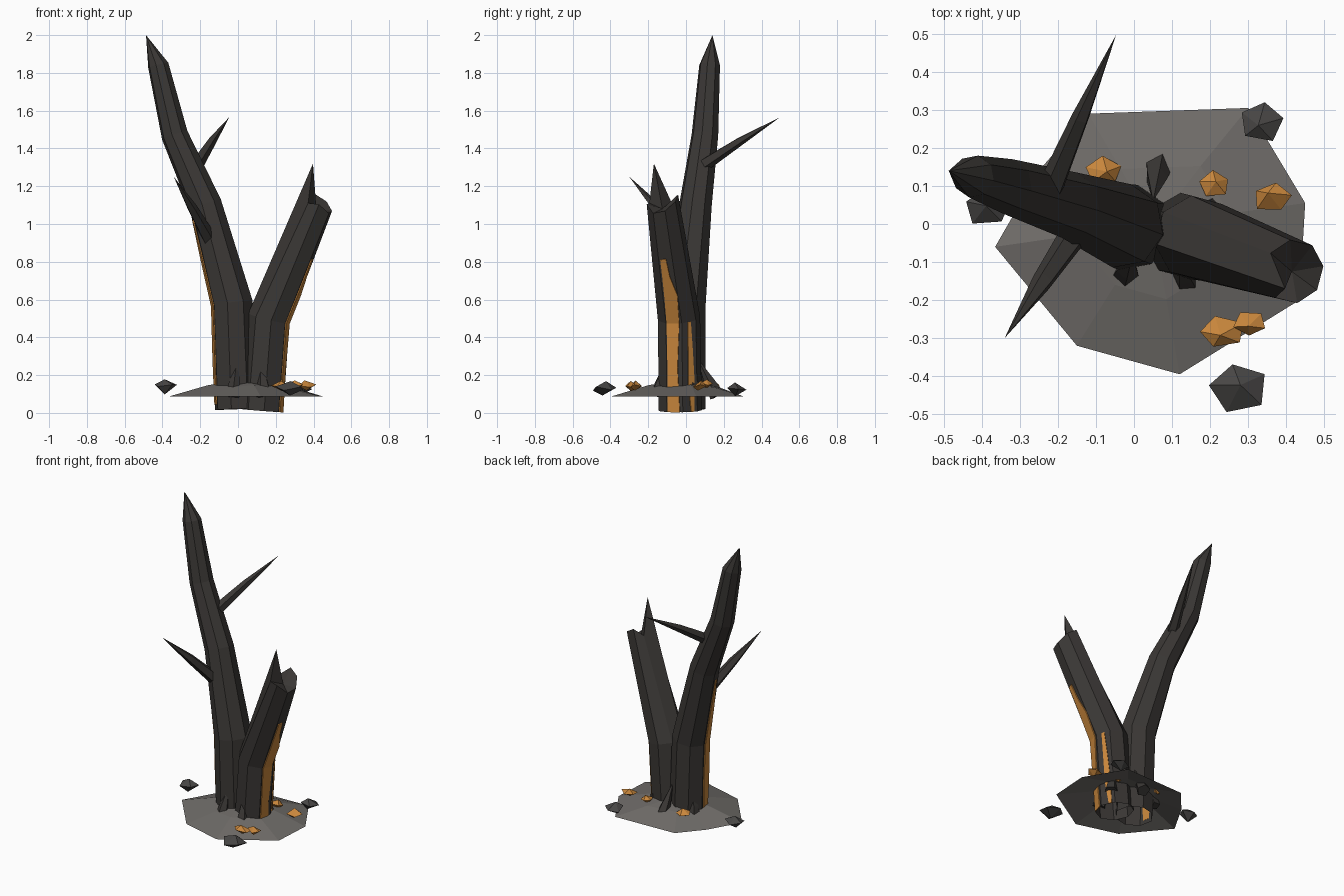
import bpy, math, random
from mathutils import Vector

if "Cube" in bpy.data.objects:
    bpy.data.objects.remove(bpy.data.objects["Cube"])

random.seed(4)


def material(name, rgb):
    m = bpy.data.materials.new(name)
    m.diffuse_color = (*rgb, 1)
    m.use_nodes = True
    m.node_tree.nodes["Principled BSDF"].inputs["Base Color"].default_value = m.diffuse_color
    return m


BARK = material("charred_bark", (0.042, 0.038, 0.035))
AMBER = material("amber", (0.58, 0.24, 0.045))
SOIL = material("ash_soil", (0.16, 0.15, 0.14))
STONE = material("dark_stone", (0.065, 0.062, 0.06))


def make(name, verts, faces, mat):
    me = bpy.data.meshes.new(name)
    me.from_pydata([tuple(v) for v in verts], [], faces)
    me.materials.append(mat)
    ob = bpy.data.objects.new(name, me)
    bpy.context.collection.objects.link(ob)
    return ob


def rings_along(path, sides, phase):
    """Polygon rings square to a path of (x, y, z, radius)."""
    pts = [Vector(p[:3]) for p in path]
    out = []
    for i, p in enumerate(pts):
        t = Vector((0, 0, 0))
        if i > 0:
            t += (p - pts[i - 1]).normalized()
        if i < len(pts) - 1:
            t += (pts[i + 1] - p).normalized()
        t.normalize()
        ref = Vector((1, 0, 0)) if abs(t.x) < 0.9 else Vector((0, 1, 0))
        u = (ref - t * t.dot(ref)).normalized()
        v = t.cross(u)
        angles = [math.radians(phase) + math.tau * k / sides for k in range(sides)]
        out.append([p + path[i][3] * (u * math.cos(a) + v * math.sin(a)) for a in angles])
    return out


def skin(name, rings, tip, mat, closed=False):
    """Skin the rings and close the top to a tip point."""
    n = len(rings[0])
    verts = [v for r in rings for v in r] + [Vector(tip)]
    faces = [(i * n + k, i * n + (k + 1) % n, (i + 1) * n + (k + 1) % n, (i + 1) * n + k)
             for i in range(len(rings) - 1) for k in range(n)]
    top = (len(rings) - 1) * n
    faces += [(top + k, top + (k + 1) % n, len(verts) - 1) for k in range(n)]
    if closed:
        faces.append(tuple(reversed(range(n))))
    return make(name, verts, faces, mat)


def sap_strip(name, rings, path):
    """Amber strip on a trunk; path holds (ring position, side position, half width)."""
    def surface(t, s):
        i = min(int(t), len(rings) - 2)
        n = len(rings[0])
        k, f, g = int(s), s - int(s), t - i
        row = [r[k % n].lerp(r[(k + 1) % n], f) for r in (rings[i], rings[i + 1])]
        mid = (sum(rings[i], Vector()) / n).lerp(sum(rings[i + 1], Vector()) / n, g)
        p = row[0].lerp(row[1], g)
        return p + (p - mid).normalized() * 0.006
    verts = [surface(t, s + d * w) for t, s, w in path for d in (-1, 1)]
    faces = [(2 * i, 2 * i + 1, 2 * i + 3, 2 * i + 2) for i in range(len(path) - 1)]
    ob = make(name, verts, faces, AMBER)
    ob.modifiers.new("thickness", "SOLIDIFY").thickness = 0.006


# Tall leaning trunk with a pointed top
tall = rings_along([(-0.01, -0.01, 0.02, 0.115), (-0.032, -0.005, 0.58, 0.112),
                    (-0.172, 0.05, 1.1, 0.088), (-0.335, 0.1, 1.47, 0.072),
                    (-0.422, 0.125, 1.84, 0.056)], 8, 32.5)
skin("tall_trunk", tall, (-0.487, 0.14, 2.0), BARK)

# Short trunk, snapped off with one long splinter
short = rings_along([(0.125, -0.03, 0.012, 0.115), (0.163, -0.037, 0.5, 0.113),
                     (0.42, -0.125, 1.1, 0.085)], 8, 6.5)
for k, dz in enumerate((0.0, 0.03, 0.04, -0.02, 0.0, 0.0, 0.02, -0.01)):
    short[-1][k].z += dz
short[-1][4] = Vector((0.397, -0.17, 1.32))
skin("broken_trunk", short, (0.415, -0.125, 1.08), BARK)

# Glowing sap running down the trunks
sap_strip("sap_right_wide", short, [(0, 7.45, 0.36), (0.5, 7.4, 0.3), (1, 7.45, 0.38),
                                    (1.25, 7.55, 0.42), (1.42, 7.4, 0.25), (1.58, 7.35, 0.2)])
sap_strip("sap_right_thin", short, [(0, 8.65, 0.1), (0.3, 8.6, 0.2), (0.7, 8.55, 0.15), (1, 8.5, 0.1)])
sap_strip("sap_left", tall, [(0.05, 3.5, 0.25), (0.5, 3.5, 0.4), (1, 3.55, 0.35),
                             (1.5, 3.5, 0.3), (1.9, 3.45, 0.1)])

# Bare side branches
for name, a, b, c in (
        ("front_branch", (-0.145, -0.01, 0.91, 0.04), (-0.24, -0.15, 1.08, 0.028), (-0.34, -0.3, 1.25)),
        ("back_branch", (-0.22, 0.09, 1.31, 0.036), (-0.14, 0.28, 1.435, 0.024), (-0.047, 0.497, 1.565))):
    skin(name, rings_along([a, b], 5, 20), c, BARK, True)

# Flared roots leaning against the trunks
for i, (x, y, tx, ty) in enumerate(((0.065, 0.165, 0.05, 0.06), (-0.025, -0.14, -0.005, -0.085),
                                    (0.14, -0.155, 0.12, -0.1), (0.21, 0.04, 0.17, 0.02),
                                    (-0.1, 0.06, -0.07, 0.03))):
    foot = (x, y, 0.09, 0.042)
    knee = (x * 0.6 + tx * 0.4, y * 0.6 + ty * 0.4, 0.165, 0.03)
    skin(f"root_{i + 1}", rings_along([foot, knee], 5, 50 * i), (tx, ty, 0.29), BARK, True)

# Faceted ash mound, an open shell
rim = [(0.3, 0.305), (-0.12, 0.29), (-0.25, 0.14), (-0.365, -0.06), (-0.15, -0.32),
       (0.12, -0.395), (0.435, -0.2), (0.45, 0.055)]
edge = [Vector((x, y, 0.087)) for x, y in rim]
inner = [Vector((0.05 + (x - 0.05) * 0.5, y * 0.5, 0.135 + 0.012 * (i % 2)))
         for i, (x, y) in enumerate(rim)]
skin("ash_mound", [list(r) for r in (edge, inner)], (0.05, -0.01, 0.175), SOIL)


def chunk(name, loc, size, mat):
    """Irregular five-sided double pyramid."""
    start = random.random() * 6
    verts = []
    for k in range(5):
        a = start + math.tau * k / 5
        r = random.uniform(0.9, 1.1)
        verts.append((loc[0] + size[0] * r * math.cos(a), loc[1] + size[1] * r * math.sin(a),
                      loc[2] + size[2] * random.uniform(-0.35, 0.35)))
    for s in (1, -1):
        verts.append((loc[0] + random.uniform(-0.3, 0.3) * size[0],
                      loc[1] + random.uniform(-0.3, 0.3) * size[1], loc[2] + s * size[2]))
    faces = [(k, (k + 1) % 5, 5) for k in range(5)] + [((k + 1) % 5, k, 6) for k in range(5)]
    make(name, verts, faces, mat)


# Loose stones around the mound
for i, (loc, size) in enumerate((((0.335, 0.27, 0.125), (0.062, 0.055, 0.036)),
                                 ((0.275, -0.43, 0.13), (0.075, 0.065, 0.038)),
                                 ((-0.385, 0.045, 0.138), (0.064, 0.05, 0.04)))):
    chunk(f"stone_{i + 1}", loc, size, STONE)

# Amber crystals on the mound
for i, (x, y, z, sx, sy) in enumerate(((0.23, -0.285, 0.142, 0.062, 0.042), (0.305, -0.262, 0.145, 0.045, 0.034),
                                       (0.212, 0.105, 0.15, 0.042, 0.034), (0.365, 0.07, 0.145, 0.054, 0.04),
                                       (-0.08, 0.14, 0.152, 0.054, 0.038))):
    chunk(f"amber_{i + 1}", (x, y, z), (sx, sy, 0.027), AMBER)
